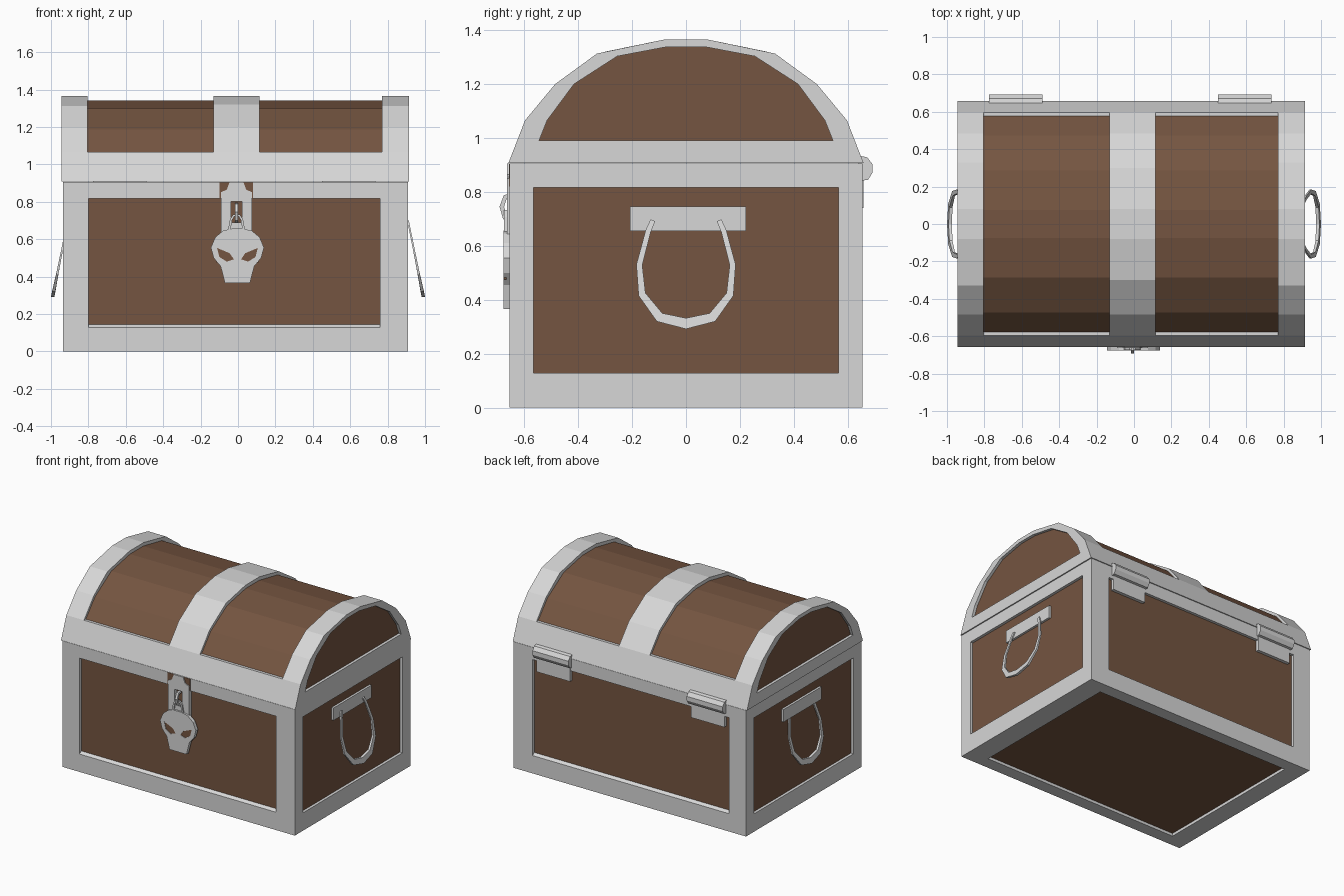
import bpy, bmesh
from math import pi
from mathutils import Matrix, Vector

cube = bpy.data.objects.get("Cube")
if cube:
    bpy.data.objects.remove(cube)


def material(name, color):
    m = bpy.data.materials.new(name)
    m.use_nodes = True
    m.diffuse_color = color
    for node in m.node_tree.nodes:
        if node.type == 'BSDF_PRINCIPLED':
            node.inputs["Base Color"].default_value = color
    return m


METAL = material("pale grey metal", (0.68, 0.68, 0.68, 1))
WOOD = material("brown wood", (0.176, 0.09, 0.052, 1))


def add_mesh(name, mesh, *mats):
    for m in mats:
        mesh.materials.append(m)
    ob = bpy.data.objects.new(name, mesh)
    bpy.context.collection.objects.link(ob)
    return ob


def curve_mesh(name, dims, loops, cyclic, **settings):
    """Turn straight-line splines into a mesh."""
    cu = bpy.data.curves.new(name, 'CURVE')
    cu.dimensions = dims
    for key, value in settings.items():
        setattr(cu, key, value)
    for loop in loops:
        sp = cu.splines.new('POLY')
        sp.points.add(len(loop) - 1)
        for p, co in zip(sp.points, loop):
            p.co = (*co[:3], 1) if len(co) > 2 else (*co, 0, 1)
            p.radius = co[3] if len(co) > 3 else 1
            p.tilt = pi / 4
        sp.use_cyclic_u = cyclic
        sp.use_smooth = False
    tmp = bpy.data.objects.new(name + "_tmp", cu)
    bpy.context.collection.objects.link(tmp)
    deps = bpy.context.evaluated_depsgraph_get()
    mesh = bpy.data.meshes.new_from_object(tmp.evaluated_get(deps))
    bpy.data.objects.remove(tmp)
    mesh.name = name
    return mesh


def prism(name, loops, axis, lo, hi, mat):
    """Extrude outlines (the later ones are holes) along x or y."""
    mesh = curve_mesh(name, '2D', loops, True, fill_mode='BOTH', extrude=(hi - lo) / 2)
    mid = (lo + hi) / 2
    if axis == 'x':
        mat4 = Matrix(((0, 0, 1, mid), (1, 0, 0, 0), (0, 1, 0, 0), (0, 0, 0, 1)))
    else:
        mat4 = Matrix(((1, 0, 0, 0), (0, 0, -1, mid), (0, 1, 0, 0), (0, 0, 0, 1)))
    mesh.transform(mat4)
    return add_mesh(name, mesh, mat)


def tube(name, path, radius):
    """Four-sided bar along a path."""
    mesh = curve_mesh(name, '3D', [path], False, fill_mode='FULL', bevel_depth=radius,
                      bevel_resolution=0, use_fill_caps=True)
    return add_mesh(name, mesh, METAL)


def rect(u0, u1, v0, v1):
    return [(u0, v0), (u1, v0), (u1, v1), (u0, v1)]


def mirrored(half, centre=0.0):
    """Complete an outline whose first half is given."""
    return half + [(2 * centre - u, *rest) for u, *rest in reversed(half) if u != centre]


# Chest body: a box whose sides and base hold recessed wooden panels
LO, HI = Vector((-0.935, -0.655, 0)), Vector((0.91, 0.655, 0.905))
PLO, PHI = Vector((-0.80, -0.565, 0.128)), Vector((0.76, 0.565, 0.817))
bm = bmesh.new()
bmesh.ops.create_cube(bm, size=1)
for v in bm.verts:
    v.co = [HI[i] if v.co[i] > 0 else LO[i] for i in range(3)]
bm.normal_update()
for f in [f for f in bm.faces if f.normal.z < 0.5]:
    n = f.normal.copy()
    axis = max(range(3), key=lambda i: abs(n[i]))
    bmesh.ops.inset_individual(bm, faces=[f], thickness=0.05)
    for v in f.verts:
        for i in range(3):
            if i != axis:
                v.co[i] = PHI[i] if v.co[i] > (LO[i] + HI[i]) / 2 else PLO[i]
    panel = bmesh.ops.extrude_discrete_faces(bm, faces=[f])["faces"][0]
    panel.material_index = 1
    for v in panel.verts:
        v.co -= n * 0.02
        if axis == 1 and v.co.z < 0.3:
            v.co.z += 0.015
bmesh.ops.recalc_face_normals(bm, faces=bm.faces)
body = bpy.data.meshes.new("chest_body")
bm.to_mesh(body)
bm.free()
add_mesh("chest_body", body, METAL, WOOD)

# Lid: wooden barrel, three metal bands and a rim
ARCH = mirrored([(-0.658, 0.908), (-0.597, 1.065), (-0.485, 1.2), (-0.33, 1.313), (-0.08, 1.365)])
MIDDLE = mirrored([(-0.658, 0.908), (-0.597, 1.065), (-0.485, 1.2), (-0.3, 1.32), (-0.08, 1.365)])
BARREL = mirrored([(-0.625, 0.93), (-0.585, 1.055), (-0.473, 1.186), (-0.287, 1.3), (-0.075, 1.341)])
OPENING = mirrored([(-0.545, 0.99), (-0.515, 1.065), (-0.415, 1.2), (-0.255, 1.303), (-0.07, 1.338)])
RIM = mirrored(ARCH[:2])
prism("lid_barrel", [BARREL], 'x', -0.925, 0.895, WOOD)
prism("lid_band_right", [ARCH, OPENING], 'x', -0.945, -0.805, METAL)
prism("lid_band_left", [ARCH, OPENING], 'x', 0.77, 0.915, METAL)
prism("lid_band_middle", [MIDDLE], 'x', -0.13, 0.115, METAL)
prism("lid_rim", [RIM], 'x', -0.81, 0.775, METAL)

# Side handles: mounting plate and a flattened, tilted drop ring
RING = mirrored([(-0.123, 0.695, 0.5), (-0.14, 0.655, 0.55), (-0.173, 0.53, 0.6),
                 (-0.163, 0.42, 0.75), (-0.098, 0.335, 1.0), (0, 0.312, 1.1)])
for side, tag, face in ((-1, "right", LO.x), (1, "left", HI.x)):
    inner = face - side * 0.03
    outer = face - side * 0.004
    prism("handle_plate_" + tag, [rect(-0.208, 0.222, 0.655, 0.745)], 'x',
          min(inner, outer), max(inner, outer), METAL)
    ring = tube("handle_ring_" + tag, [(0, y, z, r) for y, z, r in RING], 0.026)
    for v in ring.data.vertices:
        v.co.x = v.co.x * 0.45 + side * (0.91 + (0.695 - v.co.z) * 0.2)

# Back hinges: faceted knuckle with a leaf below
KNUCKLE = [(0.64, 0.935), (0.672, 0.928), (0.692, 0.902), (0.692, 0.872), (0.675, 0.845), (0.64, 0.84)]
for tag, x0, x1 in (("right", -0.775, -0.49), ("left", 0.45, 0.735)):
    prism("hinge_knuckle_" + tag, [KNUCKLE], 'x', x0, x1, METAL)
    prism("hinge_leaf_" + tag, [rect(x0 + 0.01, x1 - 0.01, 0.74, 0.86)], 'y', 0.63, 0.658, METAL)

# Hasp with its slot, over a wooden notch in the top rail
CX = -0.008
prism("hasp_notch", [rect(-0.1, 0.08, 0.82, 0.903)], 'y', -0.657, -0.65, WOOD)
HASP = mirrored([(-0.092, 0.6), (-0.092, 0.85), (-0.06, 0.865), (-0.045, 0.905)], CX)
prism("hasp", [HASP, rect(-0.038, 0.022, 0.69, 0.8)], 'y', -0.664, -0.636, METAL)
tube("hasp_staple", [(CX, -0.64, 0.785), (CX, -0.67, 0.782), (CX, -0.683, 0.745),
                     (CX, -0.672, 0.705), (CX, -0.64, 0.695)], 0.012)

# Skull-shaped padlock with dark eye openings and a shackle
SKULL = mirrored([(-0.07, 0.365), (-0.093, 0.455), (-0.13, 0.5), (-0.145, 0.555),
                  (-0.122, 0.61), (-0.08, 0.645), (-0.03, 0.657)], -0.003)
EYE = [(-0.112, 0.553), (-0.1, 0.505), (-0.06, 0.48), (-0.022, 0.492), (-0.045, 0.525)]
EYE_MIRROR = [(-0.006 - u, v) for u, v in EYE]
prism("padlock_skull", [SKULL, EYE, EYE_MIRROR], 'y', -0.677, -0.652, METAL)
prism("padlock_eyes", [rect(-0.116, 0.11, 0.475, 0.56)], 'y', -0.674, -0.666, WOOD)
SHACKLE = mirrored([(-0.048, 0.64), (-0.037, 0.705), (-0.022, 0.727)], CX)
tube("padlock_shackle", [(u, -0.668, v) for u, v in SHACKLE], 0.009)
